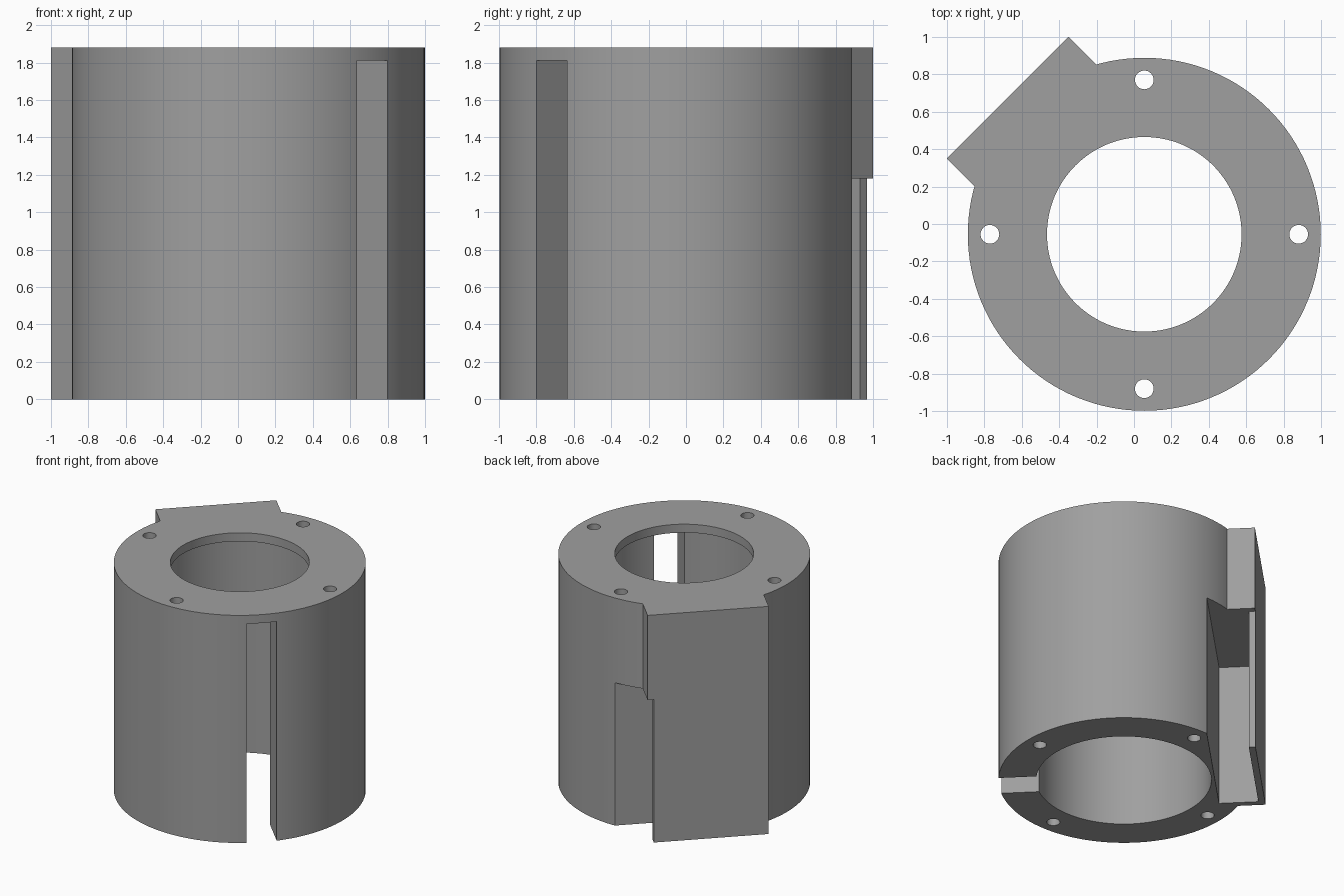
import bpy, math
from mathutils import Matrix

if "Cube" in bpy.data.objects:
    bpy.data.objects.remove(bpy.data.objects["Cube"])

CX, CY, H = 0.055, -0.055, 1.88
LIP_Z, POCKET_Z = 1.81, 1.18
# Local frame: +x points out of the mounting block, origin on the bore axis
FRAME = Matrix.Translation((CX, CY, 0)) @ Matrix.Rotation(math.radians(135), 4, 'Z')

grey = bpy.data.materials.new("plain grey")
grey.diffuse_color = (0.35, 0.35, 0.35, 1)
grey.use_nodes = True
grey.node_tree.nodes["Principled BSDF"].inputs["Base Color"].default_value = grey.diffuse_color


def cylinder(name, r, z0, z1, x=0.0, y=0.0, sides=128):
    bpy.ops.mesh.primitive_cylinder_add(vertices=sides, radius=r, depth=z1 - z0,
                                        location=(CX + x, CY + y, (z0 + z1) / 2))
    ob = bpy.context.object
    ob.name = name
    return ob


def box(name, x0, x1, y0, y1, z0, z1):
    bpy.ops.mesh.primitive_cube_add(size=1)
    ob = bpy.context.object
    ob.name = name
    mid = Matrix.Translation(((x0 + x1) / 2, (y0 + y1) / 2, (z0 + z1) / 2))
    ob.data.transform(FRAME @ mid @ Matrix.Diagonal((x1 - x0, y1 - y0, z1 - z0, 1)))
    return ob


def combine(target, tool, operation='DIFFERENCE'):
    mod = target.modifiers.new(tool.name, 'BOOLEAN')
    mod.operation, mod.solver, mod.object = operation, 'EXACT', tool
    bpy.context.view_layer.objects.active = target
    bpy.ops.object.modifier_apply(modifier=mod.name)
    bpy.data.objects.remove(tool)


# Outer drum with the flat-faced mounting block
housing = cylinder("housing", 0.943, 0, H)
combine(housing, box("mounting_block", 0.70, 1.032, -0.46, 0.46, 0, H), 'UNION')

# Pocket behind the block's face plate, open below and at one side
# (local +y runs towards -x, -y, so the open side is negative)
combine(housing, box("pocket", 0.685, 0.982, -1.2, 0.41, -0.1, POCKET_Z))
combine(housing, box("plate_trim", 0.90, 1.2, -1.2, -0.413, -0.1, POCKET_Z))

# Wide bore below a thin top lip, and the smaller opening in the lip
combine(housing, cylinder("bore", 0.66, -0.1, LIP_Z))
combine(housing, cylinder("lip_opening", 0.52, 1.5, H + 0.1))

# Vertical slot opposite the block
combine(housing, box("slot", -1.2, -0.4, -0.1155, 0.1155, -0.1, LIP_Z))

# Four bolt holes running the full height
for i in range(4):
    a = i * math.pi / 2
    combine(housing, cylinder("bolt_hole", 0.05, -0.1, H + 0.1,
                              0.825 * math.cos(a), 0.825 * math.sin(a), 32))

housing.data.materials.clear()
housing.data.materials.append(grey)
bpy.ops.object.select_all(action='DESELECT')
housing.select_set(True)
bpy.context.view_layer.objects.active = housing
bpy.ops.object.shade_smooth_by_angle(angle=math.radians(30))
